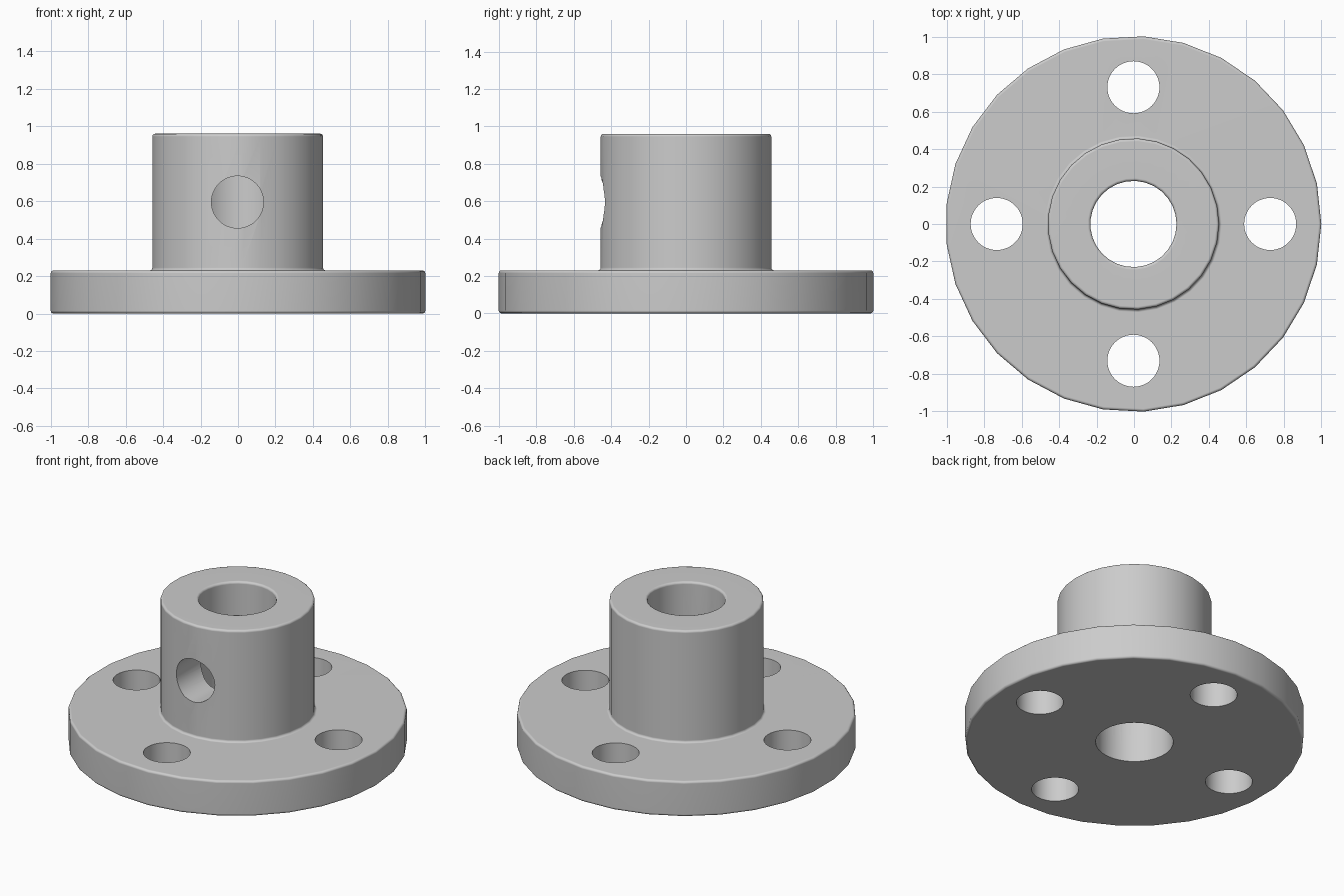
import bpy, bmesh, math
from mathutils import Matrix, Vector

default_cube = bpy.data.objects.get("Cube")
if default_cube:
    bpy.data.objects.remove(default_cube, do_unlink=True)

SIDES = 29
FLANGE_R, FLANGE_H = 1.003, 0.23
HUB_R, HUB_H = 0.457, 0.96
BORE_R = 0.23
HOLE_R, BOLT_CIRCLE, SCREW_Z = 0.139, 0.73, 0.595
ROUND = 0.015

grey = bpy.data.materials.new("plain_grey")
grey.use_nodes = True
colour = (0.6, 0.6, 0.6, 1)
grey.diffuse_color = colour
grey.node_tree.nodes["Principled BSDF"].inputs["Base Color"].default_value = colour


def add_object(name, bm):
    mesh = bpy.data.meshes.new(name)
    bmesh.ops.recalc_face_normals(bm, faces=bm.faces)
    bm.to_mesh(mesh)
    bm.free()
    obj = bpy.data.objects.new(name, mesh)
    bpy.context.collection.objects.link(obj)
    return obj


def arc(x, z, start, end, steps=3):
    """Points of a small rounded corner, angles in degrees."""
    angles = [math.radians(start + (end - start) * i / steps) for i in range(steps + 1)]
    return [(x + ROUND * math.cos(a), z + ROUND * math.sin(a)) for a in angles]


def lathe(name, profile):
    bm = bmesh.new()
    verts = [bm.verts.new((x, 0, z)) for x, z in profile]
    edges = [bm.edges.new((v, verts[i - 1])) for i, v in enumerate(verts)]
    bmesh.ops.spin(bm, geom=verts + edges, cent=(0, 0, 0), axis=(0, 0, 1),
                   angle=math.tau, steps=SIDES, use_duplicate=False)
    bmesh.ops.remove_doubles(bm, verts=bm.verts, dist=0.0005)
    return add_object(name, bm)


def drill(target, centre, depth, turn=Matrix()):
    """Cut a round hole through the target."""
    bm = bmesh.new()
    bmesh.ops.create_cone(bm, cap_ends=True, segments=48, radius1=HOLE_R,
                          radius2=HOLE_R, depth=depth,
                          matrix=Matrix.Translation(centre) @ turn)
    cutter = add_object("hole_cutter", bm)
    cutter.hide_render = True
    mod = target.modifiers.new("hole", 'BOOLEAN')
    mod.operation = 'DIFFERENCE'
    mod.solver = 'EXACT'
    mod.object = cutter
    bpy.ops.object.modifier_apply(modifier=mod.name)
    bpy.data.objects.remove(cutter, do_unlink=True)


# Flange and hub turned as one piece, with softened rims and a fillet at the hub
r = ROUND
profile = [(BORE_R, 0)]
profile += arc(FLANGE_R - r, r, -90, 0)
profile += arc(FLANGE_R - r, FLANGE_H - r, 0, 90)
profile += arc(HUB_R + r, FLANGE_H + r, 270, 180)
profile += arc(HUB_R - r, HUB_H - r, 0, 90)
profile += arc(BORE_R + r, HUB_H - r, 90, 180)
flange = lathe("flanged_hub", profile)
flange.data.materials.append(grey)
bpy.ops.object.select_all(action='DESELECT')
flange.select_set(True)
bpy.context.view_layer.objects.active = flange

# Four bolt holes
for i in range(4):
    a = i * math.pi / 2
    drill(flange, Vector((math.cos(a), math.sin(a), 0)) * BOLT_CIRCLE, 1)

# Set screw hole from the front into the bore
drill(flange, Vector((0, -0.4, SCREW_Z)), 0.8, Matrix.Rotation(math.pi / 2, 4, 'X'))

# Smooth walls, with flat faces kept flat
bpy.ops.object.shade_smooth_by_angle(angle=math.radians(35))
weighted = flange.modifiers.new("flat_faces", 'WEIGHTED_NORMAL')
weighted.keep_sharp = True
flange.location.x = -0.003
